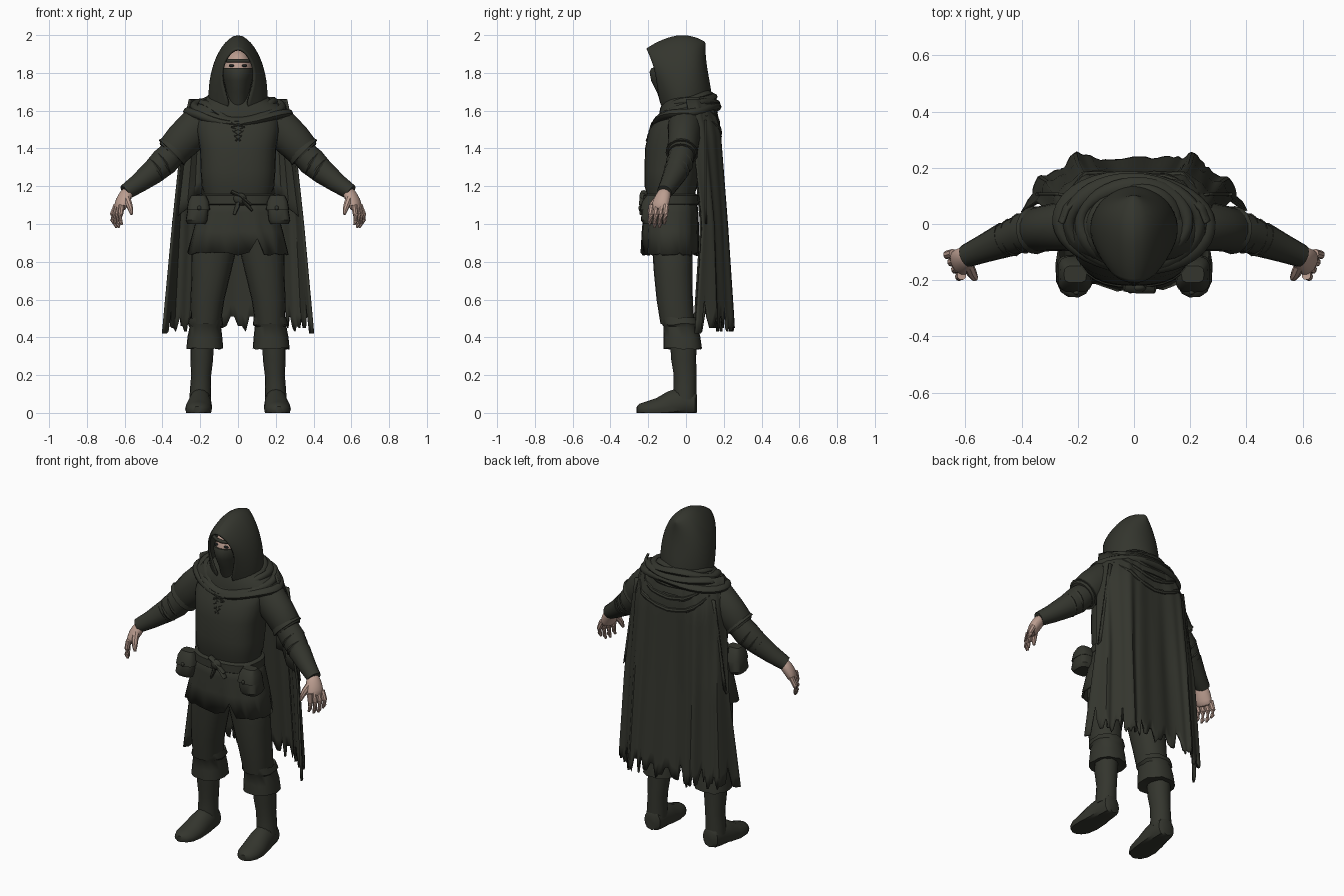
import bpy, bmesh, math, random
from mathutils import Vector
random.seed(4)

def material(name, col):
    m = bpy.data.materials.new(name)
    m.diffuse_color = (*col, 1)
    return m

CLOTH = material("dark_olive_cloth", (0.034, 0.036, 0.027))
SKIN = material("pale_skin", (0.50, 0.34, 0.28))
DARK = material("eye_dark", (0.012, 0.014, 0.014))

def loft(name, rings, mat=CLOTH, closed=True, caps=True, loop=False, thick=0, sub=0):
    """Skin a list of point rings into one object."""
    bm = bmesh.new()
    vs = [[bm.verts.new(p) for p in r] for r in rings]
    n = len(rings[0])
    for i in range(len(vs) if loop else len(vs) - 1):
        a, b = vs[i], vs[(i + 1) % len(vs)]
        for j in range(n if closed else n - 1):
            k = (j + 1) % n
            bm.faces.new((a[j], a[k], b[k], b[j]))
    if caps and closed and not loop:
        bm.faces.new(vs[0])
        bm.faces.new(vs[-1])
    bmesh.ops.remove_doubles(bm, verts=bm.verts, dist=1e-5)
    bmesh.ops.recalc_face_normals(bm, faces=bm.faces)
    me = bpy.data.meshes.new(name)
    bm.to_mesh(me)
    bm.free()
    me.materials.append(mat)
    ob = bpy.data.objects.new(name, me)
    bpy.context.collection.objects.link(ob)
    if sub:
        m = ob.modifiers.new("smooth", 'SUBSURF')
        m.levels = m.render_levels = sub
    if thick:
        m = ob.modifiers.new("thickness", 'SOLIDIFY')
        m.thickness, m.offset = thick, 0
    return ob

def oval(cx, cy, cz, rx, ry, n=24, p=2.3, jag=0):
    pts = []
    for i in range(n):
        a = 2 * math.pi * i / n
        c, s = math.cos(a), math.sin(a)
        pts.append(Vector((cx + rx * math.copysign(abs(c) ** (2 / p), c),
                           cy + ry * math.copysign(abs(s) ** (2 / p), s), cz + random.uniform(-jag, jag))))
    return pts

def tube(name, pts, radii, mat=CLOTH, n=12, loop=False, floor=None, sub=0):
    """Sweep an oval along a path; each radius is (sideways, upward)."""
    pts = [Vector(p) for p in pts]
    rings = []
    for i, p in enumerate(pts):
        nxt = pts[(i + 1) % len(pts)] if loop else pts[min(i + 1, len(pts) - 1)]
        prv = pts[i - 1] if loop else pts[max(i - 1, 0)]
        q = (nxt - prv).to_track_quat('Z', 'Y')
        r = radii[i] if isinstance(radii, list) else radii
        rx, ry = r if isinstance(r, tuple) else (r, r)
        ring = [p + q @ Vector((rx * math.cos(2 * math.pi * k / n), ry * math.sin(2 * math.pi * k / n), 0))
                for k in range(n)]
        if floor is not None:
            for v in ring:
                v.z = max(v.z, floor)
        rings.append(ring)
    return loft(name, rings, mat, loop=loop, sub=sub)

def ball(name, c, r, mat):
    zs = [math.pi * (i + .5) / 12 - math.pi / 2 for i in range(12)]
    return loft(name, [oval(c[0], c[1], c[2] + r[2] * math.sin(t), r[0] * math.cos(t), r[1] * math.cos(t), 20, 2)
                       for t in zs], mat)

def lerp(a, b, t):
    return a + (b - a) * t

# Head, mask, eyes and brow
ball("head", (0, -.065, 1.80), (.08, .112, .125), SKIN)
loft("face_mask", [oval(0, -.055, 1.62, .055, .07, p=2), oval(0, -.06, 1.70, .062, .095, p=2), oval(0, -.068, 1.76, .076, .117, p=1.9),
                   oval(0, -.068, 1.805, .086, .125, p=1.9), oval(0, -.065, 1.825, .084, .118, p=2)])
for s in (-1, 1):
    ball("eye", (s * .034, -.163, 1.838), (.015, .009, .007), DARK)
tube("brow_band", [(x, -.163 + 6 * x * x, 1.864) for x in (-.07, -.035, 0, .035, .07)], (.009, .01))

# Hood: arches from the front opening to the back seam; each row is x, y, z of half an arch
hood_half = [
    [(.035, -.125, 1.61), (.065, -.145, 1.69), (.092, -.155, 1.80), (.06, -.19, 1.89), (0, -.215, 1.94)],
    [(.11, -.095, 1.61), (.125, -.11, 1.70), (.125, -.12, 1.81), (.078, -.145, 1.91), (0, -.155, 1.985)],
    [(.155, -.03, 1.60), (.165, -.03, 1.69), (.142, -.03, 1.82), (.09, -.04, 1.94), (0, -.05, 2.028)],
    [(.13, .065, 1.60), (.14, .06, 1.70), (.128, .05, 1.83), (.085, .04, 1.94), (0, .03, 2.015)],
    [(.065, .115, 1.60), (.075, .115, 1.70), (.072, .095, 1.83), (.05, .085, 1.93), (0, .088, 1.985)],
    [(0, .145, 1.60), (0, .138, 1.70), (0, .108, 1.83), (0, .100, 1.92), (0, .108, 1.972)]]
loft("hood", [[(-x, y, z) for x, y, z in h] + h[-2::-1] for h in hood_half], closed=False, thick=.012, sub=2)

# Cowl with draped fold rings
loft("cowl", [oval(0, .01, 1.70, .11, .11), oval(0, .01, 1.65, .19, .13), oval(0, .012, 1.61, .26, .15),
              oval(0, .015, 1.55, .285, .16)])
for k, (rx, ry, z, r, dip) in enumerate([(.145, .115, 1.66, .024, .07), (.19, .128, 1.645, .028, .08),
                                         (.232, .14, 1.622, .03, .06), (.262, .152, 1.592, .03, .03)]):
    path = []
    for i in range(36):
        a = 2 * math.pi * i / 36
        c = math.cos(a)
        path.append((rx * math.sin(a), .004 + ry * c,
                     z + .025 * c - dip * max(0, -c) ** 4 + .007 * math.sin(3 * a + 2.4 * k)))
    tube("cowl_fold", path, [(r * (1 + .3 * math.sin(2 * math.pi * i / 18 + k)), r * .75) for i in range(36)], n=10, loop=True)

# Cape: plan curve of one half at several heights, hanging to a ragged hem
levels = [(1.66, [(0, .14), (.09, .14), (.15, .12), (.20, .085), (.235, .05), (.255, 0)]),
          (1.50, [(0, .165), (.11, .175), (.18, .175), (.24, .135), (.275, .09), (.29, .03)]),
          (1.00, [(0, .19), (.13, .20), (.20, .21), (.25, .17), (.31, .14), (.345, .08)]),
          (0.40, [(0, .232), (.15, .238), (.21, .25), (.27, .19), (.34, .16), (.40, .04)])]

def cape_point(u, z):
    k = 0
    while k < 2 and z < levels[k + 1][0]:
        k += 1
    (z0, a), (z1, b) = levels[k], levels[k + 1]
    t = (z0 - z) / (z0 - z1)
    s = min(abs(u) * 5, 4.999)
    i, f = int(s), s - int(s)
    x, y = [lerp(lerp(a[i][c], a[i + 1][c], f), lerp(b[i][c], b[i + 1][c], f), t) for c in (0, 1)]
    fold = (.005 * math.sin(u * 15 + .6) + .0045 * math.sin(u * 31 + 2)) * min(1, (1.75 - z) * 1.3)
    return Vector((math.copysign(x, u), y + fold, z))

cols = []
for i in range(73):
    u = i / 36 - 1
    hem = .43 + random.choice((0, .02, .03, .08)) if abs(u) < .93 else .42
    if i % 13 == 4:
        hem += .10
    cols.append([cape_point(u, lerp(1.66, hem, j / 18)) for j in range(19)])
loft("cape", cols, closed=False, thick=.012)
# V-shaped swags across the upper back
for k in range(3):
    w = .13 + .035 * k
    tube("back_swag", [cape_point(u * w / .26, 1.65 - .02 * k - (.06 + .05 * k) * (1 - abs(u) ** 1.5))
                       for u in [i / 6 - 1 for i in range(13)]],
         [.004 + .012 * (1 - (i / 6 - 1) ** 2) for i in range(13)], n=8)

# Tunic, skirt, belt
loft("tunic", [oval(0, y, z, rx, ry, 28, 2.6) for z, y, rx, ry in [
    (1.10, -.08, .18, .125), (1.17, -.08, .182, .13), (1.20, -.08, .192, .14), (1.28, -.075, .198, .145),
    (1.40, -.065, .202, .152), (1.50, -.05, .22, .145), (1.58, -.015, .22, .12), (1.64, 0, .12, .10)]])
skirt = [oval(0, y, z, rx, ry, 40, 2.5, j) for z, y, rx, ry, j in [
    (1.15, -.08, .185, .13, 0), (1.06, -.08, .205, .138, 0), (.96, -.082, .232, .142, 0), (.842, -.085, .262, .142, .012)]]
for k in (1, 2, 3):                                   # gentle pleats
    for i, v in enumerate(skirt[k]):
        v.y += .003 * k * math.sin(i * 1.9)
skirt[3][32].z += .08                                 # slit in the front hem
loft("tunic_skirt", skirt, caps=False, thick=.012)
loft("belt", [oval(0, -.08, z, r, r - .056, 28, 2.5) for z, r in
              [(1.095, .19), (1.105, .204), (1.15, .202), (1.16, .188)]])
ball("belt_knot", (.01, -.226, 1.135), (.034, .018, .03), CLOTH)
for a, b, c in [((.0, 1.14), (-.005, 1.09), (-.02, 1.05)), ((.01, 1.14), (.05, 1.10), (.075, 1.07)),
                ((-.035, 1.17), (.01, 1.15), (.07, 1.10))]:
    tube("belt_tail", [(p[0], -.222 - .005 * i, p[1]) for i, p in enumerate((a, b, c))],
         [(.018, .01), (.02, .01), (.016, .006)], n=8)

# Neck lacing
for i in range(4):
    z, w = 1.535 - .024 * i, .036 - .008 * i
    for s in (-1, 1):
        tube("neck_lace", [(-s * w, -.201 + .3 * (z - 1.46), z), (s * w, -.204 + .3 * (z - 1.48), z - .022)], .005, n=6)

for s in (-1, 1):
    def mx(pts):
        return [(s * p[0], p[1], p[2]) for p in pts]

    # Belt pouches with flaps
    px, py = s * .205, -.175
    loft("pouch", [oval(px + s * d, py, z, rx, ry, 16, 3.4) for d, z, rx, ry in [
        (.014, 1.0, .048, .05), (.014, 1.02, .058, .064), (.006, 1.08, .056, .058), (0, 1.13, .045, .04)]])
    loft("pouch_flap", [oval(px + s * .004, py - .004, z, rx, ry, 16, 3.4) for z, rx, ry in [
        (1.075, .062, .065), (1.12, .055, .054), (1.15, .04, .03)]])
    ball("pouch_button", (px, py - .069, 1.085), (.01, .008, .012), CLOTH)

    # Torn front panel of the cape
    loft("cape_side_panel", [[(s * lerp(.19, .27 + .08 * t, k / 4), .10 + .012 * math.sin(k * 2.2),
                               lerp(1.55, 1.0 + .05 * (4 - k) * (1 if k % 2 else .8), t))
                              for t in [j / 6 for j in range(7)]] for k in range(5)], closed=False, thick=.01)

    # Arms: wide sleeve, forearm wrap, bracer
    tube("upper_sleeve", mx([(.14, 0, 1.55), (.22, -.005, 1.51), (.29, -.012, 1.445), (.345, -.02, 1.385), (.36, -.022, 1.37)]),
         [.09, (.092, .104), (.084, .098), (.08, .09), (.072, .078)], n=16)
    tube("sleeve_hem", mx([(.33, -.02, 1.40), (.352, -.022, 1.378)]), [(.078, .085), (.086, .096)], n=16)
    tube("forearm", mx([(.33, -.02, 1.39), (.39, -.03, 1.33), (.455, -.055, 1.27), (.52, -.085, 1.22), (.588, -.112, 1.172)]),
         [.068, (.07, .076), (.06, .064), (.05, .052), (.037, .04)], n=14)
    for p, r in [((.40, -.034, 1.322), .074), ((.435, -.048, 1.288), .069)]:
        d = Vector((.06, -.015, -.04)).normalized() * .02
        tube("sleeve_wrinkle", mx([Vector(p) - d, p, Vector(p) + d]), [r - .014, r, r - .014], n=14)
    tube("bracer", mx([(.455, -.055, 1.272), (.53, -.086, 1.213), (.597, -.114, 1.168)]), [.064, .051, .041], n=14)

    # Hands, turned a little so the thumb side faces forward and inward
    tube("palm", mx([(.575, -.106, 1.185), (.60, -.122, 1.145), (.62, -.138, 1.10), (.632, -.142, 1.07)]),
         [(.034, .03), (.046, .036), (.052, .033), (.046, .024)], SKIN, sub=1)
    for k in range(4):
        y, x = -.105 - .026 * k, .014 * (1.5 - k)
        tip = (1.0, .98, .98, .995)[k]
        tube("finger", mx([(.628 + x * .7, y, 1.10), (.644 + x, y - .004, 1.05), (.644 + x, y - .008, tip + .022),
                           (.636 + x, y - .01, tip)]), [.0165, .0145, .0125, .006], SKIN, n=8)
    tube("thumb", mx([(.59, -.145, 1.14), (.577, -.175, 1.105), (.568, -.19, 1.075), (.563, -.195, 1.05)]),
         [.02, .018, .014, .007], SKIN, n=8)

    # Legs: trousers, rolled cuffs, boots
    loft("trouser_leg", [oval(s * x, y, z, rx, ry, 20, 2.2) for z, x, y, rx, ry in [
        (1.0, .10, -.075, .10, .112), (.86, .127, -.072, .118, .106), (.74, .142, -.068, .104, .102),
        (.60, .162, -.06, .09, .096), (.47, .17, -.045, .078, .09)]])
    loft("trouser_cuff", [oval(s * x, y, z, rx, ry, 20, 2.4, .005) for z, x, y, rx, ry in [
        (.47, .17, -.038, .07, .08), (.505, .17, -.038, .086, .094), (.47, .172, -.03, .094, .098), (.455, .173, -.028, .084, .09),
        (.40, .175, -.022, .092, .098), (.34, .176, -.018, .098, .102), (.345, .18, -.015, .06, .066)]])
    loft("boot_shaft", [oval(s * x, y, z, rx, ry, 16, 2.1) for z, x, y, rx, ry in [
        (.38, .19, -.015, .062, .07), (.28, .192, -.012, .06, .066), (.20, .195, -.005, .053, .06),
        (.14, .198, -.005, .055, .06), (.07, .20, -.005, .058, .06)]])
    tube("boot_foot", mx([(.196, .056, .05), (.197, .045, .05), (.199, -.01, .05), (.203, -.08, .035), (.209, -.15, .02),
                          (.213, -.21, .015), (.216, -.245, .015), (.217, -.26, .015)]),
         [(.035, .05), (.052, .065), (.058, .09), (.066, .08), (.071, .058), (.064, .045), (.045, .034), (.02, .02)],
         n=16, floor=0)

# Smooth shading with crisp edges
bpy.ops.object.select_all(action='SELECT')
bpy.context.view_layer.objects.active = bpy.data.objects["hood"]
bpy.ops.object.shade_smooth_by_angle(angle=math.radians(40))
